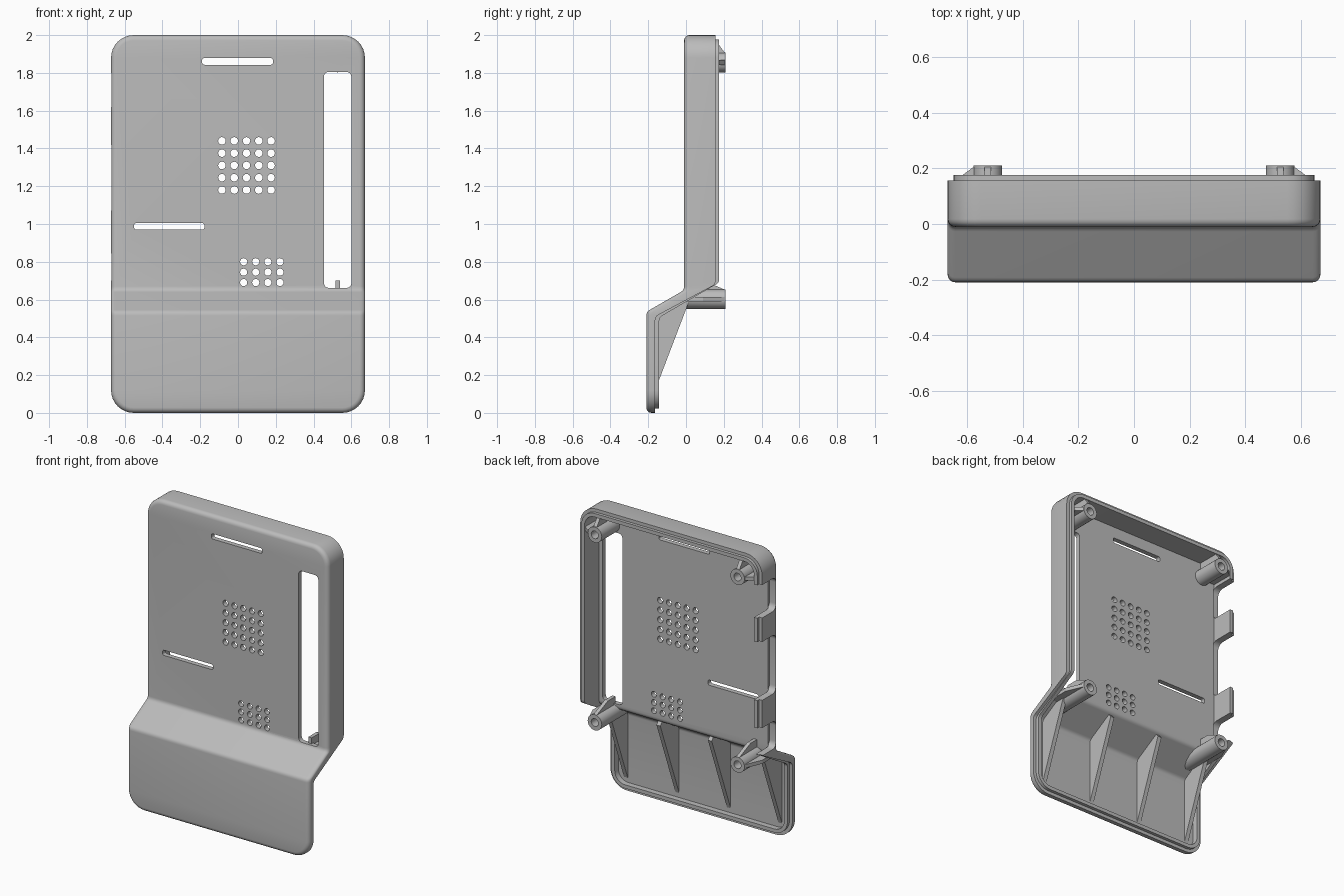
import bpy, bmesh, math
from mathutils import Vector

old = bpy.data.objects.get("Cube")
if old:
    bpy.data.objects.remove(old)

grey = bpy.data.materials.new("light grey plastic")
grey.use_nodes = True
COLOUR = (0.5, 0.5, 0.5, 1)
grey.diffuse_color = COLOUR
grey.node_tree.nodes["Principled BSDF"].inputs["Base Color"].default_value = COLOUR

HALF_W, HEIGHT, RADIUS = 0.672, 2.0, 0.12


def finish(bm, name):
    bmesh.ops.recalc_face_normals(bm, faces=bm.faces)
    mesh = bpy.data.meshes.new(name)
    bm.to_mesh(mesh)
    bm.free()
    obj = bpy.data.objects.new(name, mesh)
    bpy.context.collection.objects.link(obj)
    mesh.materials.append(grey)
    return obj


def smooth(obj):
    bpy.ops.object.select_all(action='DESELECT')
    obj.select_set(True)
    bpy.context.view_layer.objects.active = obj
    bpy.ops.object.shade_smooth_by_angle(angle=math.radians(32))


def prism(bm, a, b):
    """Solid between two matching outlines."""
    va, vb = [bm.verts.new(p) for p in a], [bm.verts.new(p) for p in b]
    bm.faces.new(va)
    bm.faces.new(vb[::-1])
    for i in range(len(va)):
        j = (i + 1) % len(va)
        bm.faces.new((va[i], vb[i], vb[j], va[j]))


def rounded_rect(u0, u1, v0, v1, r, steps=6):
    pts = []
    for k, (u, v) in enumerate(((u1 - r, v1 - r), (u0 + r, v1 - r), (u0 + r, v0 + r), (u1 - r, v0 + r))):
        for s in range(steps + 1):
            t = (k + s / steps) * math.pi / 2
            pts.append((u + r * math.cos(t), v + r * math.sin(t)))
    return pts


def half_loop(inset, bends, dy=0.0):
    """+x half of the outline, bottom to top, following a stepped depth."""
    low, high = (Vector(b) for b in bends)       # (y, z) bend points
    r, steps, ease = RADIUS - inset, 8, 0.02
    cx = HALF_W - RADIUS
    along = (high - low).normalized() * ease
    up = Vector((0, ease))
    pts = []
    for s in range(steps + 1):
        t = math.pi / 2 * (s / steps - 1)
        pts.append((cx + r * math.cos(t), low.x + dy, RADIUS + r * math.sin(t)))
    for a, b, c in ((low - up, low, low + along), (high - along, high, high + up)):
        for s in range(5):
            t = s / 4
            p = a * (1 - t) ** 2 + b * 2 * t * (1 - t) + c * t * t
            pts.append((HALF_W - inset, p.x + dy, p.y))
    for s in range(steps + 1):
        t = math.pi / 2 * s / steps
        pts.append((cx + r * math.cos(t), high.x + dy, HEIGHT - RADIUS + r * math.sin(t)))
    return pts


# Shell: nested outlines from the front face round to the inner floor
FRONT = ((-0.21, 0.535), (-0.01, 0.65))
RIM = ((-0.163, 0.51), (0.156, 0.68))
LIP = ((-0.142, 0.505), (0.176, 0.69))
FLOOR = ((-0.18, 0.515), (0.022, 0.632))
fillet = 0.028
loops = []
for s in range(5):
    t = math.pi / 2 * s / 4
    loops.append(half_loop(fillet * (1 - math.sin(t)), FRONT, fillet * (1 - math.cos(t))))
loops += [half_loop(0, RIM), half_loop(0.022, RIM), half_loop(0.022, LIP),
          half_loop(0.046, LIP), half_loop(0.046, FLOOR)]

bm = bmesh.new()
rings = []
for half in loops:
    right = [bm.verts.new(p) for p in half]
    left = [bm.verts.new((-x, y, z)) for x, y, z in half]
    rings.append((right, left))
n = len(loops[0])
for right, left in (rings[0], rings[-1]):        # front face and floor
    for i in range(n - 1):
        bm.faces.new((right[i], right[i + 1], left[i + 1], left[i]))
for (r0, l0), (r1, l1) in zip(rings, rings[1:]):
    a, b = r0 + l0[::-1], r1 + l1[::-1]
    for i in range(len(a)):
        j = (i + 1) % len(a)
        bm.faces.new((a[i], a[j], b[j], b[i]))
shell = finish(bm, "shell")

# Openings: slots, round vents and side notches
bm = bmesh.new()


def cut_front(outline):
    prism(bm, [(x, -0.1, z) for x, z in outline], [(x, 0.1, z) for x, z in outline])


cut_front(rounded_rect(0.455, 0.6, 0.662, 1.805, 0.025))
cut_front(rounded_rect(-0.19, 0.185, 1.843, 1.878, 0.012))
cut_front(rounded_rect(-0.55, -0.178, 0.97, 1.005, 0.012))


def vents(x0, z0, cols, rows, dx, dz, r):
    for i in range(cols):
        for j in range(rows):
            x, z = x0 + i * dx, z0 + j * dz
            cut_front(rounded_rect(x - r, x + r, z - r, z + r, r, 4))


vents(-0.085, 1.18, 5, 5, 0.065, 0.065, 0.02)
vents(0.03, 0.69, 4, 3, 0.064, 0.055, 0.019)
for z0, z1 in ((0.68, 0.865), (1.05, 1.44), (1.6, 1.82)):
    outline = rounded_rect(0.008, 0.4, z0, z1, 0.04)
    prism(bm, [(-0.8, y, z) for y, z in outline], [(-0.622, y, z) for y, z in outline])
cutter = finish(bm, "opening_cutter")
cutter.hide_render = True

mod = shell.modifiers.new("openings", 'BOOLEAN')
mod.operation, mod.solver, mod.object = 'DIFFERENCE', 'EXACT', cutter
bpy.context.view_layer.objects.active = shell
bpy.ops.object.modifier_apply(modifier=mod.name)
bpy.data.objects.remove(cutter)
smooth(shell)

# Stiffening ribs behind the lower panel
bm = bmesh.new()
RIB = ((0.02, 0.6), (-0.19, 0.05), (-0.19, 0.52), (-0.005, 0.63))
for x in (-0.57, -0.19, 0.19, 0.57):
    prism(bm, [(x - 0.014, y, z) for y, z in RIB], [(x + 0.014, y, z) for y, z in RIB])
finish(bm, "ribs")


def floor_y(z):
    """Depth just under the inner floor at a height."""
    (y0, z0), (y1, z1) = FLOOR
    t = max(0, min(1, (z - z0) / (z1 - z0)))
    return y0 + (y1 - y0) * t - 0.015


# Screw bosses with blind holes, and triangular gussets beside them
bosses, gussets = bmesh.new(), bmesh.new()
TIP, SIDES = 0.21, 24
for side in (-1, 1):
    for z, reach_y in ((1.855, 0.17), (0.602, 0.09)):
        x = side * 0.527
        tube = []
        for r, y in ((0.052, None), (0.052, TIP), (0.026, TIP), (0.026, 0.08)):
            ring = []
            for k in range(SIDES):
                t = math.tau * k / SIDES
                pz = z + r * math.sin(t)
                ring.append(bosses.verts.new((x + r * math.cos(t), floor_y(pz) if y is None else y, pz)))
            tube.append(ring)
        for a, b in zip(tube, tube[1:]):
            for k in range(SIDES):
                j = (k + 1) % SIDES
                bosses.faces.new((a[k], a[j], b[j], b[k]))
        bosses.faces.new(tube[-1])
        for d, w in ((Vector((side, 0, 0)), Vector((0, 0, 0.012))), (Vector((0, 0, 1)), Vector((0.012, 0, 0)))):
            c = Vector((x, 0, z))
            outline = []
            for u, y in ((0.03, None), (0.1, None), (0.1, reach_y), (0.05, TIP - 0.004), (0.03, TIP - 0.004)):
                p = c + d * u
                p.y = floor_y(p.z) if y is None else y
                outline.append(p)
            prism(gussets, [p - w for p in outline], [p + w for p in outline])
smooth(finish(bosses, "screw_bosses"))
finish(gussets, "boss_gussets")
